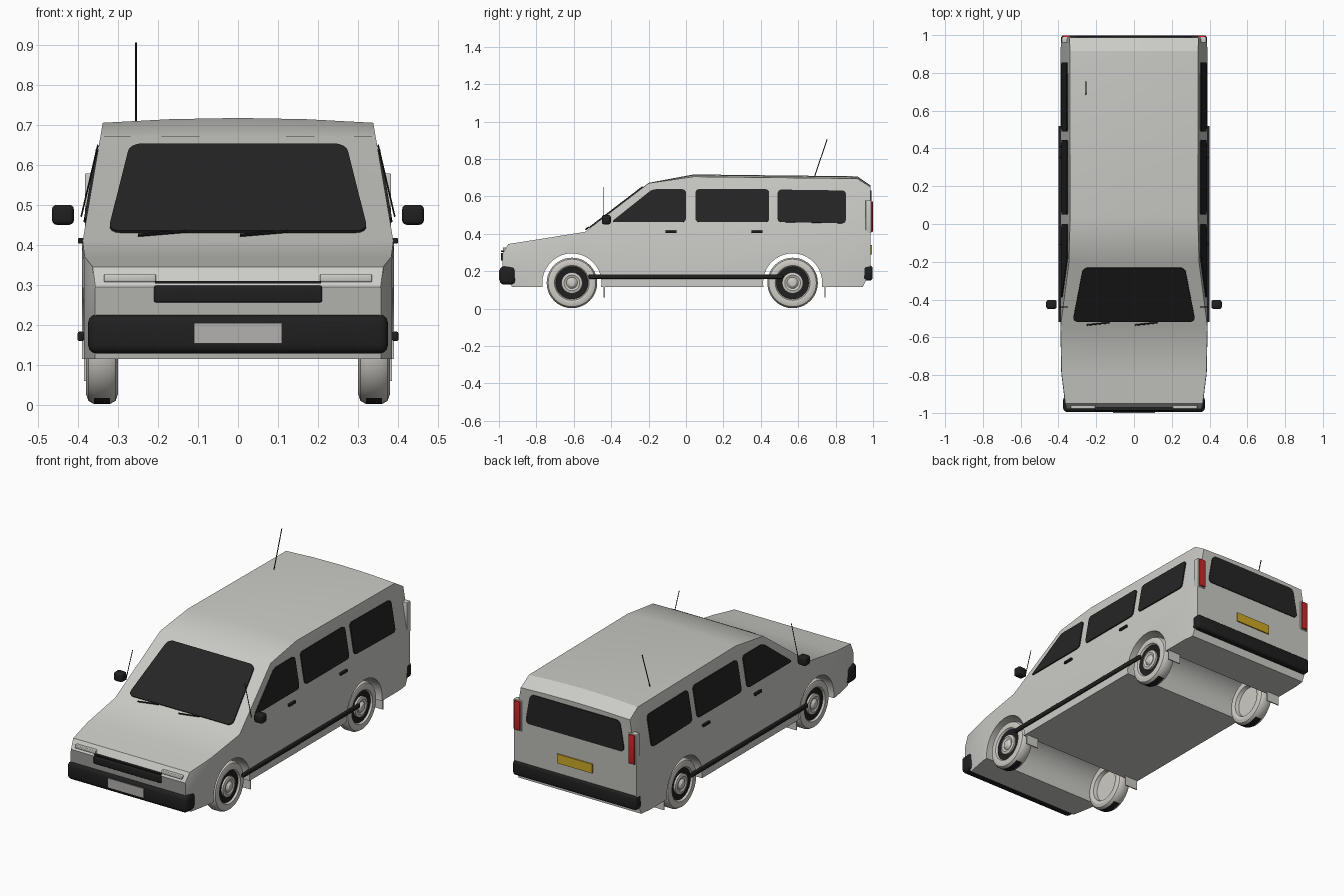
import bpy, bmesh, math
from mathutils import Vector

cube = bpy.data.objects.get("Cube")
if cube:
    bpy.data.objects.remove(cube, do_unlink=True)


def material(name, r, g, b):
    m = bpy.data.materials.new(name)
    m.use_nodes = True
    m.diffuse_color = (r, g, b, 1)
    m.node_tree.nodes["Principled BSDF"].inputs["Base Color"].default_value = (r, g, b, 1)
    return m


PAINT = material("pale grey paint", 0.60, 0.60, 0.57)
WHEEL = material("warm light grey", 0.62, 0.60, 0.56)
BLACK = material("black trim", 0.014, 0.014, 0.014)
GLASS = material("dark glass", 0.018, 0.018, 0.018)
RED = material("red lens", 0.60, 0.02, 0.02)
YELLOW = material("yellow plate", 0.62, 0.40, 0.02)
SILVER = material("silver plate", 0.45, 0.44, 0.43)
parts = []


def finish(name, bm, *mats):
    bmesh.ops.recalc_face_normals(bm, faces=bm.faces)
    me = bpy.data.meshes.new(name)
    bm.to_mesh(me)
    bm.free()
    ob = bpy.data.objects.new(name, me)
    bpy.context.collection.objects.link(ob)
    for m in mats:
        me.materials.append(m)
    parts.append(ob)
    return ob


def box(name, lo, hi, mat, bevel=0.0):
    bm = bmesh.new()
    bmesh.ops.create_cube(bm, size=1)
    for v in bm.verts:
        v.co = [(a + b) / 2 + c * (b - a) for a, b, c in zip(lo, hi, v.co)]
    if bevel:
        bmesh.ops.bevel(bm, geom=bm.edges[:], offset=bevel, segments=3, profile=0.5, affect='EDGES')
    return finish(name, bm, mat)


def plate(name, pts, out, mat, corner=0.02, thick=0.007):
    """Thin plate with rounded corners, standing out along the given direction."""
    bm = bmesh.new()
    face = bm.faces.new([bm.verts.new(p) for p in pts])
    bmesh.ops.bevel(bm, geom=bm.verts[:], offset=corner, segments=4, profile=0.5, affect='VERTICES')
    top = bmesh.ops.extrude_face_region(bm, geom=bm.faces[:])["geom"]
    for v in top:
        if isinstance(v, bmesh.types.BMVert):
            v.co += Vector(out).normalized() * thick
    return finish(name, bm, mat)


def rod(name, a, b, r, mat):
    a, b = Vector(a), Vector(b)
    bm = bmesh.new()
    bmesh.ops.create_cone(bm, cap_ends=True, segments=8, radius1=r, radius2=r, depth=(b - a).length)
    turn = (b - a).to_track_quat('Z', 'Y')
    for v in bm.verts:
        v.co = turn @ v.co + (a + b) / 2
    return finish(name, bm, mat)


def lathe(name, profile, centre, side, *mats):
    """Spin (x, radius) points about a wheel axle."""
    bm = bmesh.new()
    vs = [bm.verts.new((x * side, 0, r)) for x, r in profile]
    es = [bm.edges.new(p) for p in zip(vs, vs[1:])]
    bmesh.ops.spin(bm, geom=vs + es, cent=(0, 0, 0), axis=(1, 0, 0), angle=math.tau, steps=40)
    bmesh.ops.remove_doubles(bm, verts=bm.verts, dist=0.0005)
    bmesh.ops.translate(bm, verts=bm.verts, vec=centre)
    return finish(name, bm, *mats)


# Body shell: rings lofted from nose to tail
LEAN = 0.17


def ring(y_low, y, w, top, crown):
    shoulder = min(0.41, top) - 0.01
    wt = w - LEAN * (top - shoulder)
    half = [(w, y_low, 0.115), (w, y, 0.20), (w, y, shoulder), (wt, y, top), (wt / 2, y, top + crown * 0.75)]
    return half + [(0, y, top + crown)] + [(-x, yy, z) for x, yy, z in reversed(half)]


sections = [(-0.93, -0.98, 0.358, 0.295, 0), (-0.90, -0.95, 0.365, 0.345, 0),
            (-0.79, -0.79, 0.385, 0.370, 0), (-0.54, -0.54, 0.39, 0.41, 0),
            (-0.20, -0.20, 0.39, 0.67, 0.002), (0.04, 0.04, 0.39, 0.705, 0.012),
            (0.88, 0.915, 0.39, 0.695, 0.012), (0.945, 0.987, 0.383, 0.65, 0.008)]
bm = bmesh.new()
rings = [[bm.verts.new(p) for p in ring(*s)] for s in sections]
for a, b in zip(rings, rings[1:]):
    for i in range(len(a)):
        j = (i + 1) % len(a)
        bm.faces.new((a[i], a[j], b[j], b[i]))
for end in (rings[0], rings[-1]):
    bm.faces.new(end)
body = finish("body_shell", bm, PAINT)

# Wheel arches cut right across the body
AXLES = {"front": -0.61, "rear": 0.57}
for y in AXLES.values():
    cutter = lathe("arch_cutter", [(-0.6, 0), (-0.6, 0.158), (0.6, 0.158), (0.6, 0)], (0, y, 0.137), 1, PAINT)
    parts.remove(cutter)
    cutter.hide_render = True
    mod = body.modifiers.new("arch", 'BOOLEAN')
    mod.operation, mod.solver, mod.object = 'DIFFERENCE', 'EXACT', cutter
    bpy.context.view_layer.objects.active = body
    bpy.ops.object.modifier_apply(modifier=mod.name)
    bpy.data.objects.remove(cutter, do_unlink=True)

# Wheels and mud flaps
TYRE = [(0.325, 0.085), (0.304, 0.09), (0.30, 0.11), (0.306, 0.127), (0.32, 0.135),
        (0.36, 0.135), (0.374, 0.127), (0.38, 0.11), (0.377, 0.093), (0.364, 0.085)]
HUB = [(0.355, 0.056), (0.372, 0.056), (0.376, 0.042), (0.371, 0.03), (0.382, 0.018), (0.385, 0)]
for side, word in ((1, "left"), (-1, "right")):
    for end, y in AXLES.items():
        tag, c = f"{end}_{word}_", (0, y, 0.137)
        tyre = lathe(tag + "tyre", TYRE, c, side, WHEEL, BLACK)
        for p in tyre.data.polygons:
            if p.normal.z < -0.9 and p.center.z < 0.02:
                p.material_index = 1
        lathe(tag + "rim", [(0.34, 0.088), (0.367, 0.088), (0.361, 0.055), (0.361, 0)], c, side, BLACK)
        lathe(tag + "hub", HUB, c, side, WHEEL)
        lathe(tag + "wheel_back", [(0.325, 0), (0.325, 0.088), (0.335, 0.088)], c, side, WHEEL)
        xs = sorted((0.305 * side, 0.385 * side))
        box(tag + "mud_flap", (xs[0], y + 0.17, 0.06), (xs[1], y + 0.176, 0.18), PAINT)


# Side glass on the leaning flanks
def flank(side, y, z):
    return (side * (0.389 - LEAN * (z - 0.40)), y, z)


WINDOWS = {"front": [(-0.40, 0.462), (-0.18, 0.637), (0, 0.637), (0, 0.462)],
           "middle": [(0.05, 0.462), (0.05, 0.637), (0.445, 0.637), (0.445, 0.462)],
           "rear": [(0.49, 0.462), (0.49, 0.635), (0.855, 0.63), (0.855, 0.455)]}
for side, word in ((1, "left"), (-1, "right")):
    for place, pts in WINDOWS.items():
        plate(f"{place}_{word}_window", [flank(side, *p) for p in pts], (side, 0, LEAN), GLASS)

    def side_box(name, x0, x1, y0, y1, z0, z1, mat, bevel=0.0):
        xs = sorted((x0 * side, x1 * side))
        box(f"{word}_{name}", (xs[0], y0, z0), (xs[1], y1, z1), mat, bevel)

    # Handles, rubbing strip, mirror and pillar rod
    side_box("front_handle", 0.385, 0.40, -0.11, -0.05, 0.403, 0.417, BLACK, 0.003)
    side_box("rear_handle", 0.385, 0.40, 0.35, 0.41, 0.403, 0.417, BLACK, 0.003)
    side_box("rubbing_strip", 0.385, 0.401, -0.52, 0.52, 0.159, 0.183, BLACK, 0.005)
    side_box("mirror", 0.41, 0.465, -0.45, -0.402, 0.45, 0.50, BLACK, 0.012)
    rod(f"{word}_pillar_rod", (side * 0.392, -0.44, 0.47), (side * 0.350, -0.44, 0.65), 0.002, BLACK)

    # Lamps
    side_box("headlamp", 0.205, 0.335, -0.979, -0.95, 0.307, 0.326, PAINT, 0.004)
    side_box("tail_lamp_housing", 0.333, 0.383, 0.96, 0.991, 0.405, 0.578, PAINT, 0.003)
    side_box("tail_lamp", 0.338, 0.376, 0.975, 0.999, 0.41, 0.573, RED, 0.003)


# Windscreen on its slope
def screen(x, z):
    return (x, -0.541 + (z - 0.41) * 0.34 / 0.26, z)


plate("windscreen", [screen(-0.325, 0.43), screen(0.325, 0.43), screen(0.27, 0.648), screen(-0.27, 0.648)],
      (0, -0.26, 0.34), GLASS, 0.03)
for x, word in ((-0.25, "right"), (0.005, "left")):
    rod(f"{word}_wiper", (x, -0.535, 0.424), (x + 0.12, -0.522, 0.434), 0.004, BLACK)

# Tail glass and plate
plate("tail_window", [(-0.31, 0.985, 0.46), (0.31, 0.985, 0.46), (0.28, 0.985, 0.63), (-0.28, 0.985, 0.63)],
      (0, 1, 0), GLASS, 0.025)
box("rear_plate", (-0.11, 0.975, 0.288), (0.11, 0.994, 0.340), YELLOW)

# Bumpers, grille and front plate
box("front_bumper", (-0.375, -0.996, 0.128), (0.375, -0.91, 0.226), BLACK, 0.022)
box("rear_bumper", (-0.387, 0.945, 0.150), (0.387, 0.998, 0.230), BLACK, 0.014)
box("grille", (-0.21, -0.99, 0.256), (0.21, -0.955, 0.298), BLACK, 0.005)
box("grille_lip", (-0.208, -0.988, 0.303), (0.208, -0.95, 0.309), BLACK)
box("front_plate", (-0.11, -1.0, 0.153), (0.11, -0.985, 0.205), SILVER)

# Roof aerial
rod("aerial", (-0.255, 0.685, 0.70), (-0.255, 0.755, 0.905), 0.0025, BLACK)

# Smooth shading with crisp edges
bpy.ops.object.select_all(action='DESELECT')
for ob in parts:
    ob.select_set(True)
bpy.context.view_layer.objects.active = body
bpy.ops.object.shade_smooth_by_angle(angle=math.radians(30))
